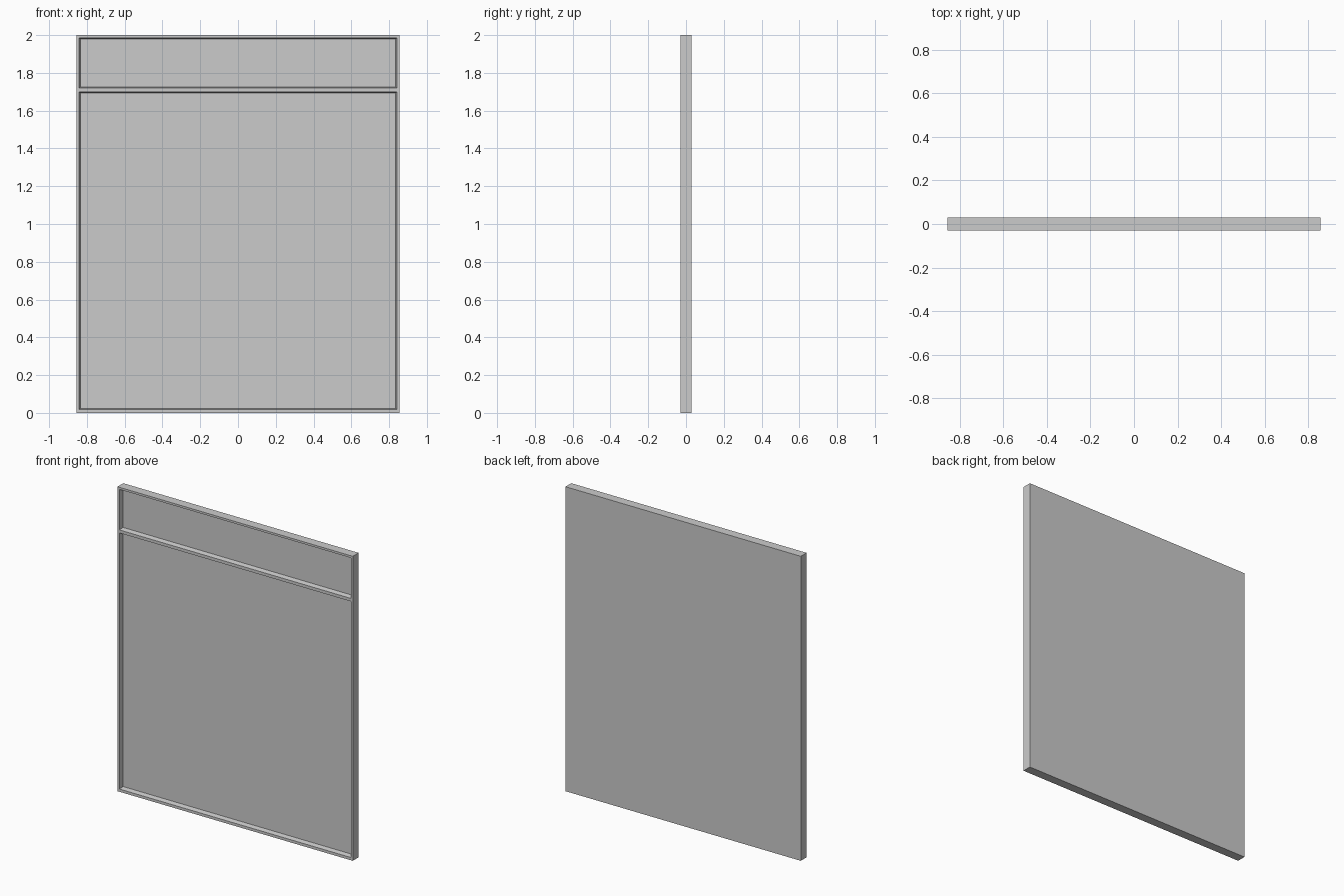
import bpy, bmesh
from mathutils import Vector

default = bpy.data.objects.get("Cube")
if default:
    bpy.data.objects.remove(default, do_unlink=True)

HALF_W, HALF_D, HEIGHT = 0.855, 0.03, 2.0
STILE, SLOPE, DEPTH = 0.014, 0.009, 0.03

grey = bpy.data.materials.new("plain grey")
grey.use_nodes = True
colour = (0.6, 0.6, 0.6, 1)
grey.diffuse_color = colour
grey.node_tree.nodes["Principled BSDF"].inputs["Base Color"].default_value = colour

# Slab, cut into frame strips so that the two openings become front faces
bm = bmesh.new()
bmesh.ops.create_cube(bm, size=1)
for v in bm.verts:
    v.co = Vector((v.co.x * 2 * HALF_W, v.co.y * 2 * HALF_D, (v.co.z + 0.5) * HEIGHT))
front = next(f for f in bm.faces if f.normal.y < -0.9)


def cut_front(point, normal):
    """Split only the front face along a plane."""
    faces = [f for f in bm.faces if f.normal.y < -0.9]
    geom = faces + list({e for f in faces for e in f.edges}) + list({v for f in faces for v in f.verts})
    bmesh.ops.bisect_plane(bm, geom=geom, plane_co=point, plane_no=normal)
    bm.normal_update()


openings = [(0.018, 1.70), (1.72, HEIGHT - STILE)]
for x in (STILE - HALF_W, HALF_W - STILE):
    cut_front((x, 0, 0), (1, 0, 0))
for z in [z for pair in openings for z in pair]:
    cut_front((0, 0, z), (0, 0, 1))

# Sunken panels with slightly sloping sides
for low, high in openings:
    panel = next(f for f in bm.faces if f.normal.y < -0.9
                 and abs(f.calc_center_median().x) < 0.1
                 and low < f.calc_center_median().z < high)
    bmesh.ops.inset_region(bm, faces=[panel], thickness=SLOPE, depth=0)
    for v in panel.verts:
        v.co.y += DEPTH

bmesh.ops.recalc_face_normals(bm, faces=bm.faces)
mesh = bpy.data.meshes.new("framed_panel")
bm.to_mesh(mesh)
bm.free()
mesh.materials.append(grey)
board = bpy.data.objects.new("framed_panel", mesh)
bpy.context.collection.objects.link(board)
